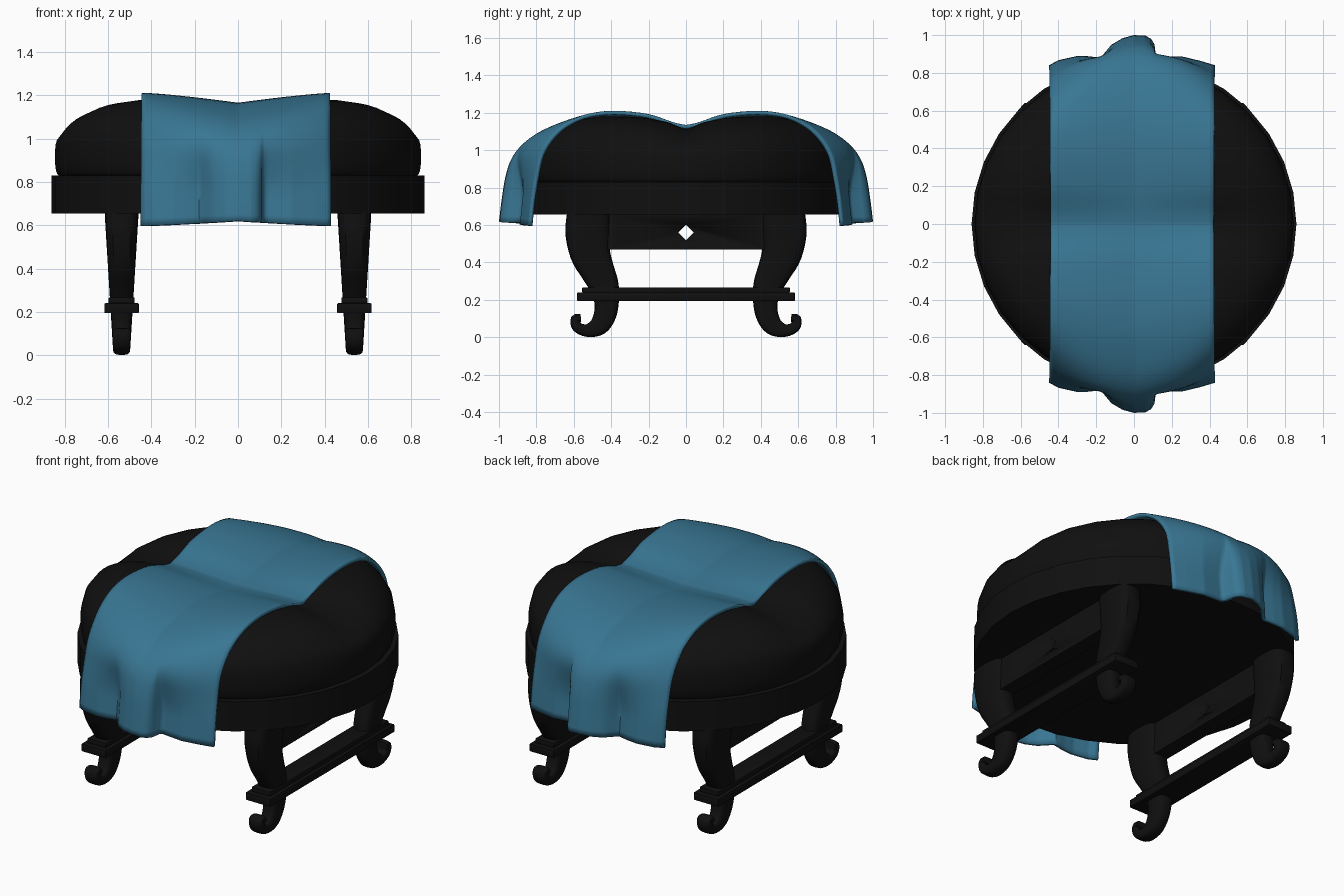
import bpy, bmesh, math
from mathutils import Vector

if "Cube" in bpy.data.objects:
    bpy.data.objects.remove(bpy.data.objects["Cube"])


def material(name, rgb):
    m = bpy.data.materials.new(name)
    m.diffuse_color = (*rgb, 1)
    m.use_nodes = True
    m.node_tree.nodes["Principled BSDF"].inputs["Base Color"].default_value = m.diffuse_color
    return m


BLACK = material("black_lacquer", (0.005, 0.005, 0.005))
BLUE = material("blue_cloth", (0.04, 0.18, 0.29))


def finish(bm, name, mat, angle=35):
    me = bpy.data.meshes.new(name)
    bm.to_mesh(me)
    bm.free()
    me.materials.append(mat)
    ob = bpy.data.objects.new(name, me)
    bpy.context.collection.objects.link(ob)
    bpy.ops.object.select_all(action='DESELECT')
    ob.select_set(True)
    bpy.context.view_layer.objects.active = ob
    bpy.ops.object.shade_smooth_by_angle(angle=math.radians(angle))
    return ob


def box(name, center, size, bevel=0.0):
    bm = bmesh.new()
    bmesh.ops.create_cube(bm, size=1)
    for v in bm.verts:
        v.co = Vector(a * s + c for a, s, c in zip(v.co, size, center))
    if bevel:
        bmesh.ops.bevel(bm, geom=bm.edges[:], offset=bevel, segments=2, affect='EDGES', profile=0.5)
    return finish(bm, name, BLACK)


def spline(pts, n):
    """Catmull-Rom through tuples, n steps per span."""
    p = [Vector(q) for q in pts]
    p = [p[0] * 2 - p[1]] + p + [p[-1] * 2 - p[-2]]
    out = []
    for i in range(1, len(p) - 2):
        a, b, c, d = p[i - 1:i + 3]
        for k in range(n):
            t = k / n
            out.append(0.5 * (2 * b + (c - a) * t + (2 * a - 5 * b + 4 * c - d) * t * t
                              + (3 * b - a - 3 * c + d) * t ** 3))
    return out + [p[-2]]


def lerp_table(tab, x):
    for (x0, y0), (x1, y1) in zip(tab, tab[1:]):
        if x <= x1:
            return y0 + (y1 - y0) * max(0, (x - x0)) / (x1 - x0)
    return tab[-1][1]


def lathe(bm, profile, n, shape):
    """Rings of (r, z) closed with a top point and a bottom face."""
    rings = []
    for r, z in profile:
        ring = []
        for k in range(n):
            a = 2 * math.pi * k / n
            ring.append(bm.verts.new(shape(r * math.cos(a), r * math.sin(a), z)))
        rings.append(ring)
    for a, b in zip(rings, rings[1:]):
        for k in range(n):
            bm.faces.new((a[k], a[(k + 1) % n], b[(k + 1) % n], b[k]))
    bm.faces.new(rings[0][::-1])
    bm.faces.new(rings[-1])


# Seat drum
bm = bmesh.new()
lathe(bm, [(0.86, 0.655), (0.86, 0.83)], 32, lambda x, y, z: (x, y, z))
finish(bm, "seat_base", BLACK)


# Four-lobed cushion with grooves along both axes
def lobes(x, y, z):
    fade = min(1, max(0, (z - 0.98) / 0.15))
    z -= fade * (0.08 * math.exp(-abs(y) / 0.14) + 0.04 * math.exp(-abs(x) / 0.16))
    return (x, y, z)


bm = bmesh.new()
cushion = [(0.825, 0.828), (0.84, 0.85), (0.845, 0.93), (0.835, 1.01), (0.81, 1.06), (0.76, 1.115),
           (0.69, 1.155), (0.6, 1.18), (0.5, 1.192), (0.35, 1.19), (0.2, 1.182), (0.1, 1.178), (0.01, 1.175)]
lathe(bm, [tuple(p) for p in spline(cushion, 2)], 32, lobes)
finish(bm, "cushion", BLACK, 50)

# Draped cloth: blend of edge and centre drape paths (y, z), folds set by the hem
edge = spline([(0, 1.135), (0.07, 1.15), (0.2, 1.193), (0.38, 1.211), (0.52, 1.195), (0.62, 1.15), (0.70, 1.08),
               (0.765, 0.98), (0.80, 0.86), (0.825, 0.74), (0.84, 0.597)], 4)
centre = spline([(0, 1.115), (0.07, 1.125), (0.2, 1.15), (0.38, 1.165), (0.57, 1.153), (0.75, 1.10), (0.86, 1.04),
                 (0.93, 0.96), (0.965, 0.86), (0.985, 0.74), (1.0, 0.62)], 4)
hem = [(-0.45, 0.0), (-0.40, 0.17), (-0.30, 0.31), (-0.24, 0.30), (-0.18, 0.25), (-0.165, 0.34), (-0.12, 0.68),
       (-0.06, 0.90), (0.0, 1.0), (0.06, 0.98), (0.09, 0.88), (0.108, 0.70), (0.115, 0.38), (0.13, 0.29),
       (0.25, 0.30), (0.35, 0.15), (0.43, 0.0)]
xs = sorted({round(-0.45 + 0.88 * i / 40, 3) for i in range(41)} | {h[0] for h in hem})
m = len(edge) - 1
bm = bmesh.new()
grid = []
for x in xs:
    u = min(1, abs(x) / 0.445)
    wz, wy = (1 - u) ** 1.3, 1 - u * u
    col = []
    for j in range(-m, m + 1):
        k = abs(j)
        t = min(1, max(0, (k / m - 0.62) / 0.3))
        t = t * t * (3 - 2 * t)
        h = lerp_table(hem, x)
        w = wy * (1 - t) + h * t
        y = edge[k][0] * (1 - w) + centre[k][0] * w
        z = edge[k][1] * (1 - wz) + centre[k][1] * wz
        flare = x * (1 - 0.02 * (1 - k / m))
        col.append(bm.verts.new((flare, math.copysign(y, j), z)))
    grid.append(col)
for a, b in zip(grid, grid[1:]):
    for j in range(2 * m):
        bm.faces.new((a[j], b[j], b[j + 1], a[j + 1]))
cloth = finish(bm, "draped_cloth", BLUE, 50)
mod = cloth.modifiers.new("thickness", 'SOLIDIFY')
mod.thickness = 0.02
mod.offset = -1

# Scrolled legs: (outward y, z, half depth) swept with a rounded section
LEG = spline([(0.52, 0.67, 0.115), (0.525, 0.56, 0.12), (0.512, 0.45, 0.108), (0.475, 0.36, 0.092),
              (0.44, 0.28, 0.08), (0.425, 0.20, 0.067), (0.433, 0.12, 0.06), (0.468, 0.06, 0.052),
              (0.53, 0.036, 0.034), (0.583, 0.056, 0.028), (0.590, 0.097, 0.026), (0.562, 0.103, 0.02)], 4)


def leg(name, sx, sy):
    bm = bmesh.new()
    rings, n = [], 16
    for i, p in enumerate(LEG):
        d = (LEG[min(i + 1, len(LEG) - 1)] - LEG[max(i - 1, 0)]).xy.normalized()
        nrm = Vector((-d.y, d.x))
        half = 0.038 + 0.04 * min(1, max(0, p.y / 0.65))
        ring = []
        for k in range(n):
            a = 2 * math.pi * k / n
            c, s = math.cos(a), math.sin(a)
            c, s = (math.copysign(abs(q) ** 0.6, q) for q in (c, s))
            q = p.xy + nrm * p.z * s
            ring.append(bm.verts.new((sx * (0.537 + half * c), sy * q.x, q.y)))
        rings.append(ring)
    for a, b in zip(rings, rings[1:]):
        for k in range(n):
            bm.faces.new((a[k], a[(k + 1) % n], b[(k + 1) % n], b[k]))
    bm.faces.new(rings[0])
    bm.faces.new(rings[-1])
    bmesh.ops.recalc_face_normals(bm, faces=bm.faces[:])
    finish(bm, name, BLACK)


# Side frames: legs, stepped stretcher, apron with diamond hole
for side, sx in (("left", -1), ("right", 1)):
    for end, sy in (("front", -1), ("back", 1)):
        leg(f"{end}_{side}_leg", sx, sy)
    x = 0.537 * sx
    box(f"{side}_stretcher", (x, 0, 0.217), (0.16, 1.165, 0.046), 0.005)
    box(f"{side}_stretcher_top", (x, 0, 0.252), (0.12, 1.11, 0.03), 0.005)
    apron = box(f"{side}_apron", (x, 0, 0.563), (0.09, 0.9, 0.19))
    cutter = box(f"{side}_diamond_cutter", (0, 0, 0), (0.3, 0.057, 0.057))
    cutter.location = (x, 0, 0.56)
    cutter.rotation_euler.x = math.pi / 4
    cutter.hide_render = True
    cutter.hide_set(True)
    mod = apron.modifiers.new("diamond_hole", 'BOOLEAN')
    mod.operation = 'DIFFERENCE'
    mod.object = cutter
